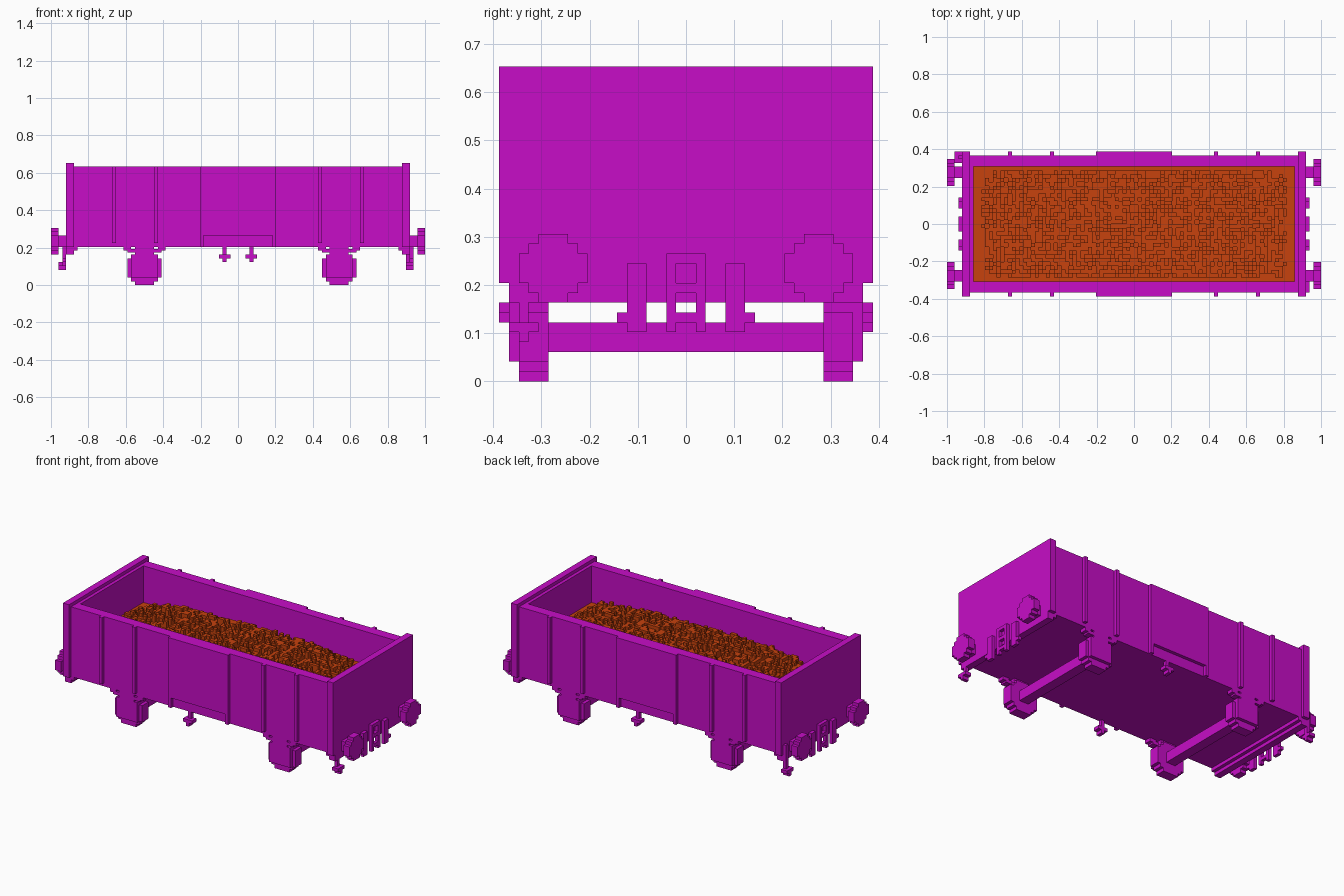
import bpy, bmesh, math, random

random.seed(7)
if "Cube" in bpy.data.objects:
    bpy.data.objects.remove(bpy.data.objects["Cube"])

V = 2 / 98  # size of one block; all positions below are in blocks


def material(name, colour):
    m = bpy.data.materials.new(name)
    m.use_nodes = True
    m.diffuse_color = colour
    bsdf = m.node_tree.nodes["Principled BSDF"]
    bsdf.inputs["Base Color"].default_value = colour
    bsdf.inputs["Roughness"].default_value = 0.8
    return m


PURPLE = material("purple_paint", (0.57, 0.004, 0.57, 1))
ORANGE = material("orange_ore", (0.57, 0.054, 0.004, 1))


def finish(name, bm, mat):
    mesh = bpy.data.meshes.new(name)
    bm.to_mesh(mesh)
    bm.free()
    mesh.materials.append(mat)
    ob = bpy.data.objects.new(name, mesh)
    bpy.context.collection.objects.link(ob)
    return ob


def blocks(name, boxes, mat=PURPLE, sx=1, sy=1):
    """One object from boxes (x0, x1, y0, y1, z0, z1), optionally mirrored."""
    bm = bmesh.new()
    for x0, x1, y0, y1, z0, z1 in boxes:
        x0, x1 = sorted((x0 * sx, x1 * sx))
        y0, y1 = sorted((y0 * sy, y1 * sy))
        verts = bmesh.ops.create_cube(bm, size=1)["verts"]
        for v in verts:
            v.co.x = (x1 if v.co.x > 0 else x0) * V
            v.co.y = (y1 if v.co.y > 0 else y0) * V
            v.co.z = (z1 if v.co.z > 0 else z0) * V
    return finish(name, bm, mat)


def disc(name, widths, axis, centre, a, b, z0):
    """Stepped round disc; each profile step is one row of blocks."""
    bm = bmesh.new()
    half = [w / 2 for w in widths]
    right = [(h, z0 + i + k) for i, h in enumerate(half) for k in (0, 1)]
    outline = []
    for p in right + [(-u, z) for u, z in reversed(right)]:
        if not outline or p != outline[-1]:
            outline.append(p)

    def place(u, z, d):
        p = (centre + u, d, z) if axis == "y" else (d, centre + u, z)
        return [c * V for c in p]

    face = bm.faces.new([bm.verts.new(place(u, z, a)) for u, z in outline])
    new = bmesh.ops.extrude_face_region(bm, geom=[face])["geom"]
    shift = [0, (b - a) * V, 0] if axis == "y" else [(b - a) * V, 0, 0]
    bmesh.ops.translate(bm, vec=shift, verts=[g for g in new if isinstance(g, bmesh.types.BMVert)])
    bmesh.ops.dissolve_limit(bm, angle_limit=0.01, verts=bm.verts, edges=bm.edges)
    bmesh.ops.recalc_face_normals(bm, faces=bm.faces)
    return finish(name, bm, mat=PURPLE)


SIDES = (("front", -1), ("back", 1))
ENDS = (("left", 1), ("right", -1))

# Wagon body
blocks("floor", [(-43, 43, -18, 18, 10, 11)])
for side, s in SIDES:
    blocks(side + "_wall", [(-43, 43, 15, 18, 10, 31)], sy=s)
    # Door with a shallow recess along its lower edge
    blocks(side + "_door", [(-10, 10, 18, 19, 13, 31), (-10, -9, 18, 19, 10, 13),
                            (9, 10, 18, 19, 10, 13)], sy=s)
    blocks(side + "_ribs", [(x, x + 1, 18, 19, 11, 31) for x in (-33, -22, 21, 32)], sy=s)
    # Cross-shaped door latch hanging below, diagonal from its twin
    c = 3.5 * s
    blocks(side + "_latch", [(c - .5, c + .5, 17, 18, 6, 10), (c - .5, c + .5, 18, 19, 6, 8),
                             (c - 1.5, c + 1.5, 17, 19, 7, 8)], sy=s)

for end, e in ENDS:
    blocks(end + "_end_wall", [(42, 43, -15, 15, 10, 31)], sx=e)
    blocks(end + "_end_board", [(43, 45, -19, 19, 10, 32), (43, 45, -18, 18, 8, 10),
                                (42, 43, -18, 18, 9, 10)], sx=e)
    # Coupling frame with openings
    blocks(end + "_coupling", [(45, 46, -2, -1, 5, 13), (45, 46, 1, 2, 5, 13),
                               (45, 46, -1, 1, 12, 13), (45, 46, -1, 1, 9, 10),
                               (45, 46, -1, 1, 6, 7)], sx=e)
    for side, s in SIDES:
        blocks(f"{end}_{side}_hose", [(45, 46, 4, 6, 5, 12), (45, 46, 6, 7, 6, 7)], sx=e, sy=s)
        blocks(f"{end}_{side}_buffer_shaft", [(45, 47, 12, 15, 10, 13)], sx=e, sy=s)
        disc(f"{end}_{side}_buffer_head", [3, 5, 7, 7, 7, 5, 3], "x", 13.5 * s, 47 * e, 49 * e, 8)

# Hand brakes on opposite corners
blocks("left_hand_brake", [(44, 45, -17, -16, 4, 8), (44, 46, -18, -15, 5, 6),
                           (44, 46, -17, -16, 4, 6)])
blocks("right_hand_brake", [(-46, -45, 17, 18, 4, 13), (-47, -45, 16, 19, 5, 6),
                            (-47, -45, 17, 18, 4, 6)])

# Wheel sets with axle guards and springs
for end, c in (("left", 26.5), ("right", -24.5)):
    blocks(end + "_axle", [(c - 1.5, c + 1.5, -14, 14, 3, 6)])
    for side, s in SIDES:
        disc(f"{end}_{side}_wheel", [5, 7, 9, 9, 9, 9, 9, 7, 5], "y", c, 14 * s, 17 * s, 0)
        blocks(f"{end}_{side}_axle_guard", [(c - 3.5, c + 3.5, 17, 18, 2, 8),
                                            (c - 2.5, c + 2.5, 15, 18, 8, 10)], sy=s)
        blocks(f"{end}_{side}_spring", [(c - 4.5, c + 4.5, 16, 18, 8.5, 9.5),
                                        (c - 5.5, c - 3.5, 16, 18, 9, 10),
                                        (c + 3.5, c + 5.5, 16, 18, 9, 10)], sy=s)

# Load: flat bed with a rough heap on top
blocks("load_bed", [(-42, 42, -15, 15, 11, 20)], ORANGE)


def heap_height(x, y):
    u, w = abs(x + .5) / 40, abs(y + .5) / 14.5
    if u >= 1 or w >= 1:
        return 0
    dome = 6 * (1 - u ** 4) * (1 - w ** 4)
    lump = 0.6 * math.sin(x * .55 + y * .3) * math.cos(y * .6 - x * .2)
    return max(0, round(dome + lump + random.uniform(-1.1, 1.1)))


heights = {(x, y): heap_height(x, y) for x in range(-42, 42) for y in range(-15, 15)}
bm = bmesh.new()


def quad(*pts):
    bm.faces.new([bm.verts.new([c * V for c in p]) for p in pts])


for (x, y), h in heights.items():
    if h == 0:
        continue
    t = 20 + h
    ring = [(x, y), (x + 1, y), (x + 1, y + 1), (x, y + 1)]
    quad(*[(a, b, t) for a, b in ring])
    for i, (dx, dy) in enumerate(((0, -1), (1, 0), (0, 1), (-1, 0))):
        low = 20 + heights.get((x + dx, y + dy), 0)
        if low < t:
            p, q = ring[i], ring[(i + 1) % 4]
            quad((*p, low), (*q, low), (*q, t), (*p, t))
finish("load_heap", bm, ORANGE)
